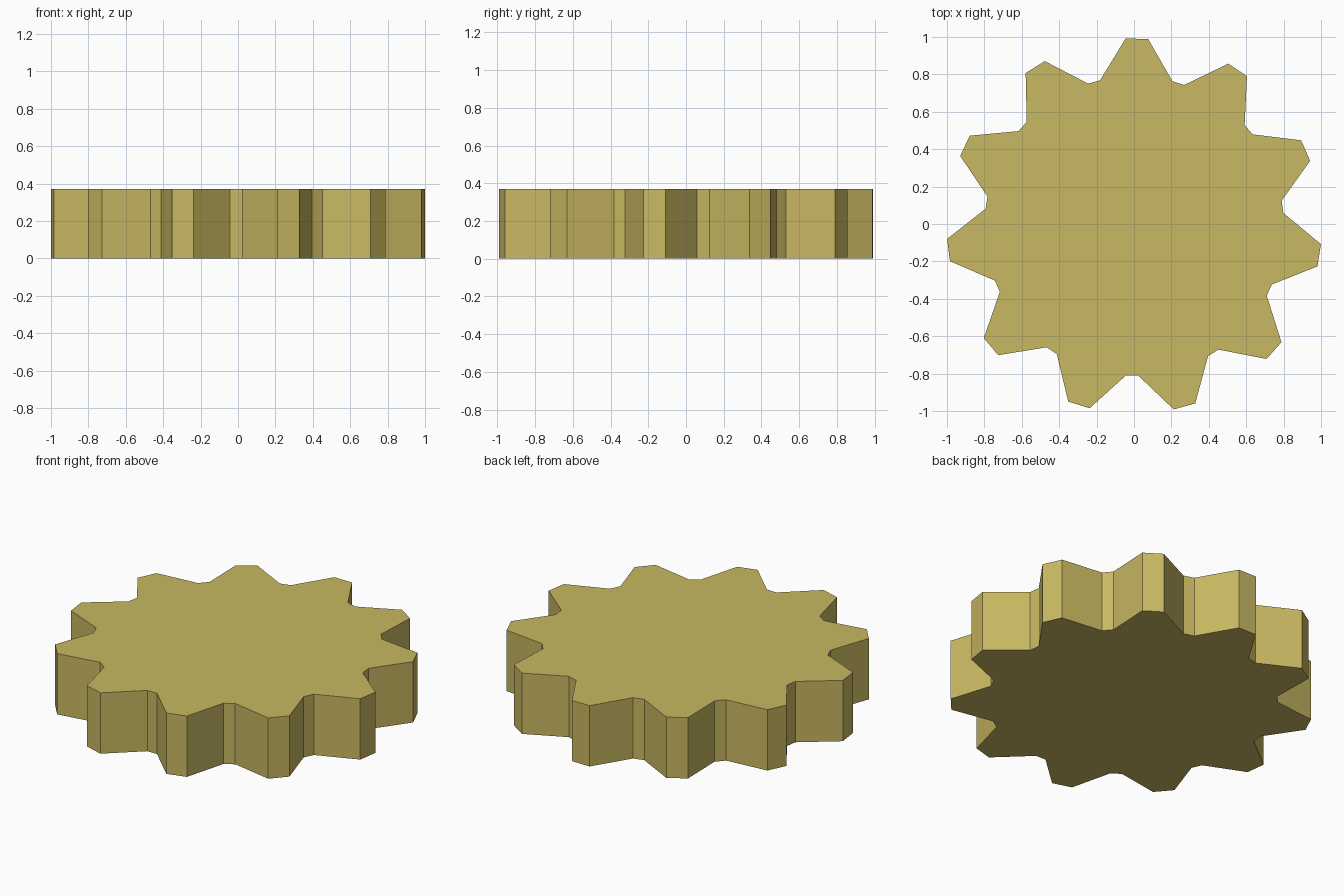
import bpy, bmesh, math

if "Cube" in bpy.data.objects:
    bpy.data.objects.remove(bpy.data.objects["Cube"])

TEETH = 11
TIP_R, ROOT_R = 1.003, 0.80
HEIGHT = 0.37
PHASE = math.radians(89.2)           # direction of the first tooth
TIP_HALF = math.radians(3.43)        # half angle of the tooth tip flat
ROOT_HALF = math.radians(2.35)       # half angle of the flat between teeth

mat = bpy.data.materials.new("brass")
mat.diffuse_color = (0.578, 0.479, 0.122, 1)
mat.use_nodes = True
mat.node_tree.nodes["Principled BSDF"].inputs["Base Color"].default_value = mat.diffuse_color

# Gear outline: tip flat, then root flat, for each tooth
pitch = 2 * math.pi / TEETH
outline = []
for i in range(TEETH):
    tip = PHASE + i * pitch
    root = tip + pitch / 2
    for r, a in ((TIP_R, tip - TIP_HALF), (TIP_R, tip + TIP_HALF),
                 (ROOT_R, root - ROOT_HALF), (ROOT_R, root + ROOT_HALF)):
        outline.append((r * math.cos(a), r * math.sin(a)))

# Centre the outline on its bounds
xs, ys = zip(*outline)
cx, cy = (min(xs) + max(xs)) / 2, (min(ys) + max(ys)) / 2

# Extrude the outline into a solid gear
bm = bmesh.new()
face = bm.faces.new([bm.verts.new((x - cx, y - cy, 0)) for x, y in outline])
top = bmesh.ops.extrude_face_region(bm, geom=[face], use_keep_orig=True)
bmesh.ops.translate(bm, vec=(0, 0, HEIGHT),
                    verts=[v for v in top["geom"] if isinstance(v, bmesh.types.BMVert)])
bmesh.ops.recalc_face_normals(bm, faces=bm.faces)

mesh = bpy.data.meshes.new("gear_wheel")
bm.to_mesh(mesh)
bm.free()
mesh.materials.append(mat)
gear = bpy.data.objects.new("gear_wheel", mesh)
bpy.context.collection.objects.link(gear)
